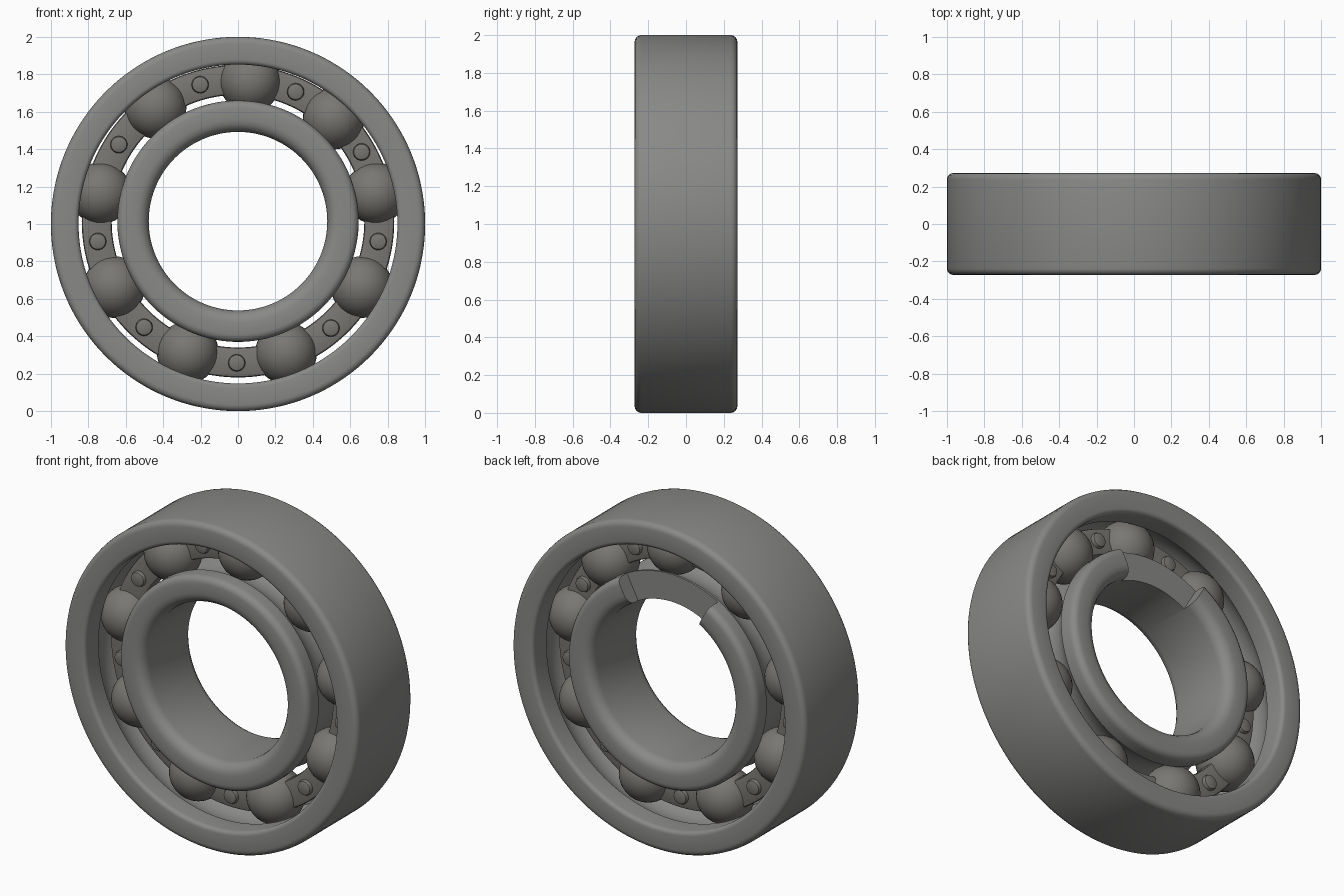
import bpy, bmesh, math
from mathutils import Vector, Matrix

if "Cube" in bpy.data.objects:
    bpy.data.objects.remove(bpy.data.objects["Cube"])

CZ = 1.015                # height of the inner ring, cage and ball circle
PITCH, BALL, GROOVE = 0.75, 0.165, 0.172
# clockwise from the top; the balls are slightly unevenly spaced
ANGLES = [5, 43, 78.5, 118, 160, 201, 242, 281.5, 324]


def metal(name, r, g, b):
    mat = bpy.data.materials.new(name)
    mat.diffuse_color = (r, g, b, 1)
    mat.use_nodes = True
    mat.node_tree.nodes["Principled BSDF"].inputs["Base Color"].default_value = mat.diffuse_color
    return mat


STEEL = metal("steel", 0.25, 0.25, 0.245)
DARK = metal("dark_steel", 0.19, 0.185, 0.17)


def finish(bm, name, mat):
    bmesh.ops.recalc_face_normals(bm, faces=bm.faces)
    me = bpy.data.meshes.new(name)
    bm.to_mesh(me)
    bm.free()
    me.materials.append(mat)
    ob = bpy.data.objects.new(name, me)
    bpy.context.collection.objects.link(ob)
    bpy.ops.object.select_all(action='DESELECT')
    ob.select_set(True)
    bpy.context.view_layer.objects.active = ob
    bpy.ops.object.shade_smooth_by_angle(angle=math.radians(35))
    return ob


def revolve(name, profile, z, mat, step=None, segments=144):
    """Spin a closed (radius, y) profile around the y axis at height z.
    step = (from, to, y limit): cuts the rear face back between two angles."""
    bm = bmesh.new()
    rings = []

    def ring(deg, limit):
        a = math.radians(deg)
        rings.append([bm.verts.new((r * math.sin(a), min(y, limit), z + r * math.cos(a)))
                      for r, y in profile])

    for i in range(segments):
        deg = -180 + 360 * i / segments
        if step and abs(deg - step[0]) < 1e-3:
            ring(deg, 9)
            ring(deg, step[2])
        elif step and abs(deg - step[1]) < 1e-3:
            ring(deg, step[2])
            ring(deg, 9)
        else:
            ring(deg, step[2] if step and step[0] < deg < step[1] else 9)
    n = len(profile)
    for i, p in enumerate(rings):
        q = rings[(i + 1) % len(rings)]
        for j in range(n):
            k = (j + 1) % n
            bm.faces.new((p[j], p[k], q[k], q[j]))
    bmesh.ops.remove_doubles(bm, verts=bm.verts, dist=1e-5)
    return finish(bm, name, mat)


def corner(r, y, dr, dy, b, steps=4):
    """Rounded corner; dr/dy point towards the inside of the section."""
    pts = []
    for i in range(steps + 1):
        t = math.pi / 2 * i / steps
        pts.append((r + dr * b * (1 - math.cos(t)), y + dy * b * (1 - math.sin(t))))
    return pts


def race_profile(plain, shoulder, half, b_plain, b_shoulder):
    """Ring section: plain rounded side, flat faces, grooved ball track."""
    s = 1 if shoulder > plain else -1
    pts = corner(plain, -half, s, 1, b_plain)
    pts += corner(shoulder, -half, -s, 1, b_shoulder)[::-1]
    end = math.acos(abs(PITCH - shoulder) / GROOVE)
    for i in range(13):
        t = -end + 2 * end * i / 12
        pts.append((PITCH - s * GROOVE * math.cos(t), GROOVE * math.sin(t)))
    pts += corner(shoulder, half, -s, -1, b_shoulder)
    pts += corner(plain, half, s, -1, b_plain)[::-1]
    return pts


def on_circle(deg, radius):
    a = math.radians(deg)
    return Vector((radius * math.sin(a), 0, CZ + radius * math.cos(a)))


# Outer ring, and inner ring with a worn step in the top of its rear rim
revolve("outer_ring", race_profile(1.0, 0.852, 0.272, 0.035, 0.025), 1.0, STEEL)
revolve("inner_ring", race_profile(0.477, 0.645, 0.243, 0.065, 0.04), CZ, STEEL,
        step=(-30, 27.5, 0.15))

# Cage band with softened edges
band = []
for r, y, dr, dy, flip in ((0.675, -0.05, 1, 1, False), (0.835, -0.05, -1, 1, True),
                           (0.835, 0.05, -1, -1, False), (0.675, 0.05, 1, -1, True)):
    c = corner(r, y, dr, dy, 0.015, 2)
    band += c[::-1] if flip else c
revolve("cage", band, CZ, DARK)

# Balls, and a rivet midway between each pair
for i, a in enumerate(ANGLES):
    bm = bmesh.new()
    bmesh.ops.create_uvsphere(bm, u_segments=32, v_segments=20, radius=BALL,
                              matrix=Matrix.Translation(on_circle(a, PITCH)))
    finish(bm, f"ball_{i + 1}", DARK)

    nxt = ANGLES[(i + 1) % 9] + (360 if i == 8 else 0)
    bm = bmesh.new()
    turn = (Matrix.Translation(on_circle((a + nxt) / 2, 0.757))
            @ Matrix.Rotation(math.pi / 2, 4, 'X'))
    bmesh.ops.create_cone(bm, cap_ends=True, segments=20, radius1=0.046,
                          radius2=0.046, depth=0.15, matrix=turn)
    rims = [e for e in bm.edges if abs(e.verts[0].co.y - e.verts[1].co.y) < 1e-4]
    bmesh.ops.bevel(bm, geom=rims, offset=0.015, segments=2, profile=0.5, affect='EDGES')
    finish(bm, f"rivet_{i + 1}", DARK)
